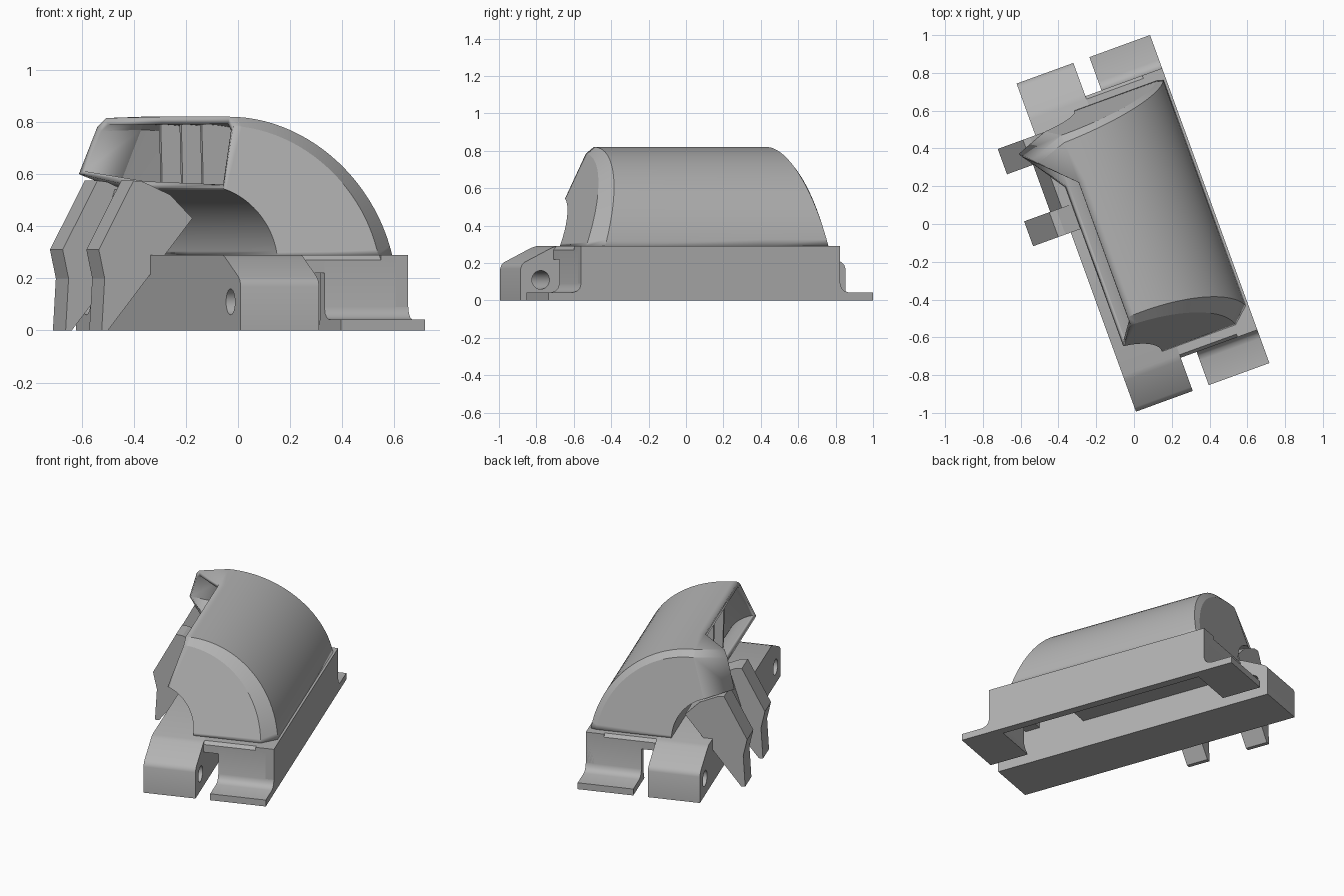
import bpy, bmesh, math
from mathutils import Matrix, Vector

cube = bpy.data.objects.get("Cube")
if cube:
    bpy.data.objects.remove(cube)

grey = bpy.data.materials.new("plain grey")
grey.use_nodes = True
grey.diffuse_color = (0.45, 0.45, 0.45, 1)
grey.node_tree.nodes["Principled BSDF"].inputs["Base Color"].default_value = (0.45, 0.45, 0.45, 1)

# Part space: x across, y along the body; the whole body is turned on the ground
PLACE = Matrix.Rotation(math.radians(20), 4, 'Z') @ Matrix.Translation((0, -0.013, 0))


def finish(bm, name):
    bmesh.ops.remove_doubles(bm, verts=bm.verts, dist=1e-5)
    bmesh.ops.recalc_face_normals(bm, faces=bm.faces)
    me = bpy.data.meshes.new(name)
    bm.to_mesh(me)
    bm.free()
    ob = bpy.data.objects.new(name, me)
    bpy.context.collection.objects.link(ob)
    ob.matrix_world = PLACE
    me.materials.append(grey)
    return ob


def prism(name, profile, axis, lo, hi):
    """Extrude a profile: (y, z) pairs along x, or (x, z) pairs along y."""
    bm = bmesh.new()
    rings = []
    for c in (lo, hi):
        rings.append([bm.verts.new((c, a, z) if axis == 'x' else (a, c, z)) for a, z in profile])
    bm.faces.new(rings[0])
    bm.faces.new(rings[1])
    n = len(profile)
    for i in range(n):
        j = (i + 1) % n
        bm.faces.new((rings[0][i], rings[0][j], rings[1][j], rings[1][i]))
    return finish(bm, name)


def smooth(ob, angle=30):
    bpy.ops.object.select_all(action='DESELECT')
    ob.select_set(True)
    bpy.context.view_layer.objects.active = ob
    bpy.ops.object.shade_smooth_by_angle(angle=math.radians(angle))


# Solid rail with a rounded hinge lug at each end
half = [(0.924, 0), (0.924, 0.17), (0.917, 0.19), (0.9, 0.205), (0.75, 0.28), (0.72, 0.29)]
rail = prism("hinge_rail", half + [(-y, z) for y, z in reversed(half)], 'x', -0.33, -0.01)
for side in (-1, 1):
    ring = [(side * 0.81 + 0.05 * math.cos(k * math.tau / 24), 0.11 + 0.05 * math.sin(k * math.tau / 24))
            for k in range(24)]
    cutter = prism("hole_cutter", ring, 'x', -0.4, 0.1)
    cutter.hide_render = True
    cut = rail.modifiers.new("hole", 'BOOLEAN')
    cut.object = cutter
    cut.solver = 'EXACT'
    bpy.context.view_layer.objects.active = rail
    bpy.ops.object.modifier_apply(modifier=cut.name)
    bpy.data.objects.remove(cutter)
smooth(rail)

# Thin outer wall with a top lip, and a ledge along the inside of the rail
prism("outer_wall", [(0.37, 0), (0.422, 0), (0.422, 0.29), (0.31, 0.29), (0.31, 0.26), (0.37, 0.26)],
      'y', -0.737, 0.737)
prism("inner_ledge", [(-0.011, 0.18), (0.16, 0.18), (0.16, 0.27), (-0.011, 0.27)], 'y', -0.34, 0.55)

# End walls with foot flanges, bridges over the end notches
foot = [(0.924, 0), (0.924, 0.042), (0.785, 0.042), (0.76, 0.05), (0.744, 0.066), (0.737, 0.09),
        (0.737, 0.27), (0.72, 0.29), (0.58, 0.29), (0.58, 0.25), (0.68, 0.25), (0.695, 0.235),
        (0.695, 0.08), (0.685, 0.04), (0.67, 0)]
bridge = [(0.737, 0.22), (0.737, 0.27), (0.72, 0.29), (0.64, 0.29), (0.64, 0.22)]
for side, word in ((-1, "front"), (1, "back")):
    smooth(prism(word + "_foot", [(side * y, z) for y, z in foot], 'x', 0.08, 0.422))
    prism(word + "_bridge", [(side * y, z) for y, z in bridge], 'x', -0.011, 0.081)


# Curved duct: outer and inner arcs run from the base up to the mouth
def outer(t):
    a = 0.1316 + t * (math.pi / 2 - 0.1316)
    return -0.2 + 0.613 * math.cos(a), 0.21 + 0.61 * math.sin(a)


def inner(t):
    a = t * 1.278
    return -0.35 + 0.26 * math.cos(a), 0.29 + 0.265 * math.sin(a)


def front_end(z):
    return -0.672 + (z - 0.29) * 0.38


def back_end(z):
    return 0.685 - (z - 0.29) * 0.2


def station(t):
    """Closed section: inner edge, end faces, bevels, outer skin."""
    ox, oz = outer(t)
    ix, iz = inner(t)
    bevel = 0.035 + 0.05 * (1 - t)
    normal = Vector((-0.2 - ox, 0.21 - oz)).normalized()
    fx, fz = ox + normal.x * bevel, max(oz + normal.y * bevel, 0.29)
    bx, bz = ox + normal.x * 0.035, max(oz + normal.y * 0.035, 0.29)
    return [(ix, front_end(iz), iz), (fx, front_end(fz), fz), (ox, front_end(oz) + bevel * 0.9, oz),
            (ox, 0.32, oz), (ox, back_end(oz) - 0.01 - 0.025 * t, oz), (bx, back_end(bz), bz),
            (ix, back_end(iz), iz), (ix, 0.32, iz)]


bm = bmesh.new()
STEPS = 24
rings = [[bm.verts.new(p) for p in station(k / STEPS)] for k in range(STEPS + 1)]
for a, b in zip(rings, rings[1:]):
    for i in range(8):
        j = (i + 1) % 8
        bm.faces.new((a[i], a[j], b[j], b[i]))
# The back corner of the mouth flares outward
last = rings[-1]
top, edge, low = [bm.verts.new(p) for p in
                  ((-0.365, 0.49, 0.815), (-0.39, 0.52, 0.78), (-0.447, 0.57, 0.6))]
bm.faces.new((last[3], last[4], top))
bm.faces.new((last[4], last[5], edge, top))
bm.faces.new((last[5], last[6], low, edge))
bm.faces.new((last[6], last[7], low))
duct = finish(bm, "duct_shell")
shell = duct.modifiers.new("thickness", 'SOLIDIFY')
shell.thickness = 0.03
shell.offset = -1
smooth(duct, 10)

# Guide vanes set back inside the mouth
steps = [k / 8 for k in range(9)]
section = ([(x, z - 0.015) for x, z in (outer(0.55 + 0.45 * s) for s in steps)]
           + [(x, z + 0.01) for x, z in (inner(0.72 - 0.32 * s) for s in steps)])
for k, y in enumerate((-0.12, 0.11, 0.34)):
    prism("mouth_vane_%d" % (k + 1), section, 'y', y - 0.01, y + 0.01)

# Diagonal latch arms with hooked feet, joined by a recessed web
arm = [(-0.505, 0), (-0.53, 0), (-0.518, 0.2), (-0.542, 0.31), (-0.4, 0.575), (-0.36, 0.57),
       (-0.25, 0.52), (-0.16, 0.43)]
prism("front_latch_arm", arm, 'y', 0.085, 0.225)
prism("back_latch_arm", arm, 'y', 0.49, 0.633)
web = [(-0.38, 0.152), (-0.395, 0.2), (-0.395, 0.33), (-0.33, 0.54), (-0.25, 0.52), (-0.16, 0.43)]
prism("latch_web", web, 'y', 0.22, 0.5)
